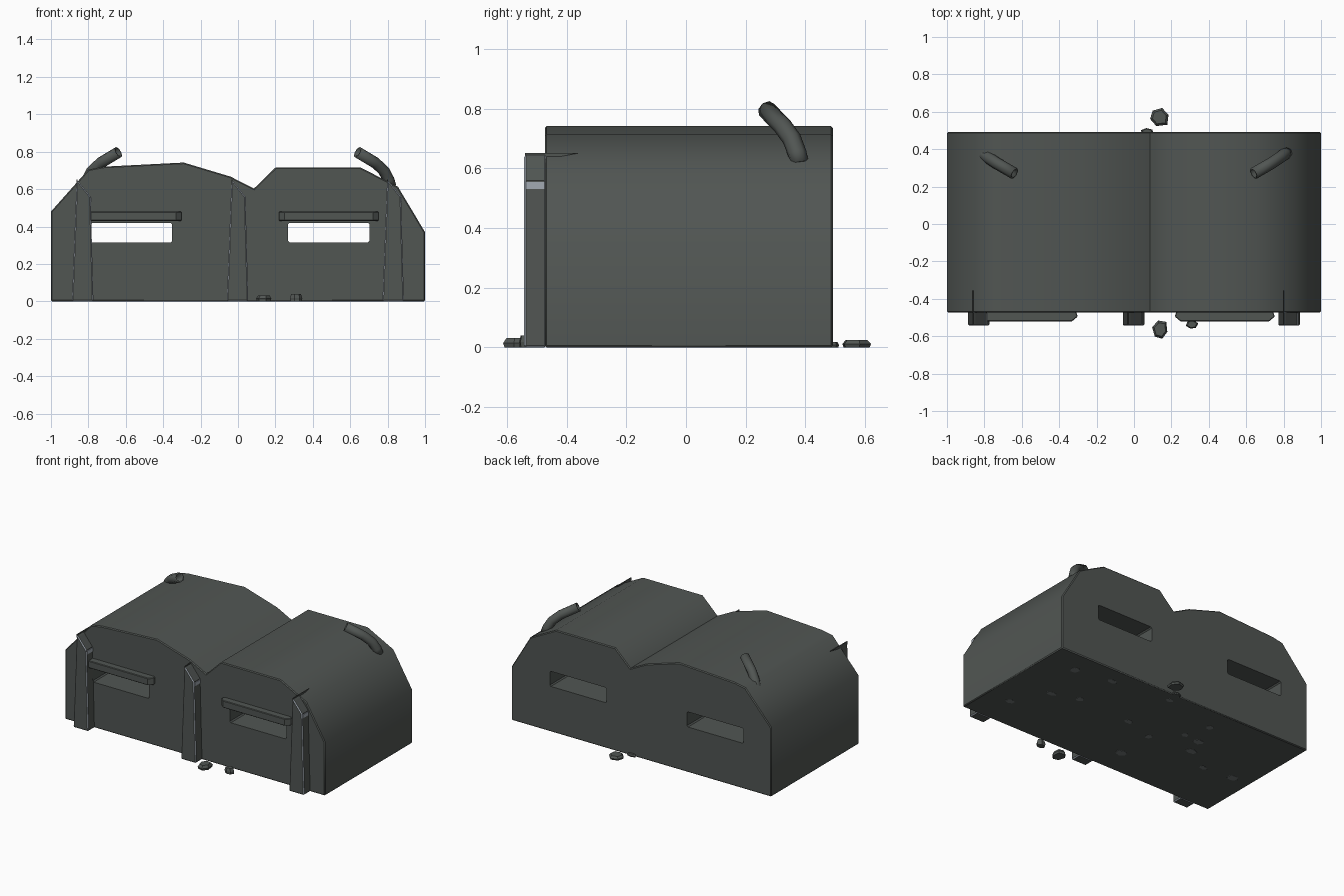
import bpy, bmesh, math, random

if "Cube" in bpy.data.objects:
    bpy.data.objects.remove(bpy.data.objects["Cube"])
random.seed(4)


def material(name, col):
    m = bpy.data.materials.new(name)
    m.use_nodes = True
    m.diffuse_color = (*col, 1)
    b = m.node_tree.nodes["Principled BSDF"]
    b.inputs["Base Color"].default_value = (*col, 1)
    b.inputs["Roughness"].default_value = 0.9
    return m


concrete = material("dark concrete", (0.082, 0.092, 0.086))
stone = material("pale stone", (0.16, 0.18, 0.18))
bare = material("bare metal", (0.36, 0.40, 0.45))


def add_object(name, bm, *mats):
    bmesh.ops.recalc_face_normals(bm, faces=bm.faces)
    me = bpy.data.meshes.new(name)
    bm.to_mesh(me)
    bm.free()
    for m in mats:
        me.materials.append(m)
    ob = bpy.data.objects.new(name, me)
    bpy.context.collection.objects.link(ob)
    return ob


def prism(name, points, offset, *mats):
    """Extrude a closed outline of 3D points by an offset."""
    bm = bmesh.new()
    face = bm.faces.new([bm.verts.new(p) for p in points])
    ext = bmesh.ops.extrude_face_region(bm, geom=[face])
    new = [g for g in ext["geom"] if isinstance(g, bmesh.types.BMVert)]
    bmesh.ops.translate(bm, vec=offset, verts=new)
    return add_object(name, bm, *mats)


def box(name, lo, hi, *mats):
    (x0, y0, z0), (x1, y1, z1) = lo, hi
    return prism(name, [(x0, y0, z0), (x1, y0, z0), (x1, y1, z0), (x0, y1, z0)],
                 (0, 0, z1 - z0), *mats)


def bevel(ob, width, mat=-1, angle=40):
    mod = ob.modifiers.new("bevel", 'BEVEL')
    mod.width, mod.segments, mod.material = width, 1, mat
    mod.limit_method, mod.angle_limit = 'ANGLE', math.radians(angle)


def evaluated_mesh(ob):
    dg = bpy.context.evaluated_depsgraph_get()
    dg.update()
    return bpy.data.meshes.new_from_object(ob.evaluated_get(dg))


# Main block with a humped double roof
outline = [(-1, 0), (-1, 0.48), (-0.8, 0.705), (-0.72, 0.72), (-0.29, 0.742),
           (-0.04, 0.667), (0.085, 0.603), (0.2, 0.715), (0.657, 0.715),
           (0.855, 0.613), (1, 0.37), (1, 0)]
body = prism("bunker_body", [(x, -0.473, z) for x, z in outline], (0, 0.965, 0), concrete)
bevel(body, 0.006, angle=75)

# Firing slots running through the block
cutters = []
for x in (-0.787, 0.268):
    cutter = box("slot_cutter", (x, -0.7, 0.315), (x + 0.435, 0.7, 0.42), concrete)
    cutter.hide_render = True
    bevel(cutter, 0.008)
    mod = body.modifiers.new("slot", 'BOOLEAN')
    mod.operation, mod.solver, mod.object = 'DIFFERENCE', 'EXACT', cutter
    cutters.append(cutter)
mesh = evaluated_mesh(body)
body.modifiers.clear()
body.data = mesh
for cutter in cutters:
    bpy.data.objects.remove(cutter)

# Soft roof creases, sharp rims
mesh.shade_smooth()
mesh.set_sharp_from_angle(angle=math.radians(44.6))

# Lintels above the slots, with chamfered ends
for side, x in (("right", -0.836), ("left", 0.218)):
    w = 0.535
    pts = [(x + 0.01, -0.465), (x, -0.495), (x + 0.03, -0.52),
           (x + w - 0.03, -0.52), (x + w, -0.495), (x + w - 0.01, -0.465)]
    lintel = prism(side + "_lintel", [(px, py, 0.43) for px, py in pts], (0, 0, 0.05), concrete)
    bevel(lintel, 0.004)

# Tapered front posts with broken tops, bare metal edges and a thin top sliver
for name, x in (("right", -0.888), ("middle", -0.06), ("left", 0.772)):
    shape = [(0, 0), (0.025, 0.65), (0.04, 0.635), (0.1, 0.56), (0.115, 0)]
    post = prism(name + "_post", [(x + px, -0.543, z) for px, z in shape],
                 (0, 0.075, 0), concrete, bare)
    bevel(post, 0.006, 1)
    box(name + "_post_chip", (x + 0.096, -0.536, 0.53), (x + 0.104, -0.475, 0.555), bare)
    fx = x + 0.025
    prism(name + "_post_sliver", [(fx, -0.54, 0.63), (fx, -0.54, 0.652),
                                  (fx, -0.355, 0.652), (fx, -0.43, 0.638)],
          (0.005, 0, 0), concrete)

# Bent open vent pipes, mirrored
for name, s in (("left", 1), ("right", -1)):
    cu = bpy.data.curves.new(name + "_pipe_path", 'CURVE')
    cu.dimensions, cu.bevel_depth, cu.bevel_resolution = '3D', 0.032, 2
    sp = cu.splines.new('POLY')
    path = [(0.815, 0.38, 0.615), (0.805, 0.373, 0.65), (0.78, 0.355, 0.698),
            (0.735, 0.325, 0.74), (0.64, 0.27, 0.797)]
    sp.points.add(len(path) - 1)
    for p, (px, py, pz) in zip(sp.points, path):
        p.co = (s * px, py, pz, 1)
    tmp = bpy.data.objects.new("pipe_path", cu)
    bpy.context.collection.objects.link(tmp)
    tube = evaluated_mesh(tmp)
    bpy.data.objects.remove(tmp)
    bm = bmesh.new()
    bm.from_mesh(tube)
    for f in bm.faces:
        f.smooth = True
    bmesh.ops.remove_doubles(bm, verts=bm.verts, dist=0.0005)
    pipe = add_object(name + "_vent_pipe", bm, concrete)
    wall = pipe.modifiers.new("wall", 'SOLIDIFY')
    wall.thickness, wall.offset = 0.009, -1


def rock(name, x, y, rx, ry, z0, h, mat):
    """Flat, faceted stone with an uneven outline."""
    bm = bmesh.new()
    turn = random.random()
    reach = [random.uniform(0.85, 1.1) for _ in range(6)]
    rings = []
    for z, k in ((z0, 0.9), (z0 + h * 0.45, 1), (z0 + h, 0.75)):
        rings.append([bm.verts.new((x + rx * k * r * math.cos(turn + i * math.tau / 6),
                                    y + ry * k * r * math.sin(turn + i * math.tau / 6), z))
                      for i, r in enumerate(reach)])
    bm.faces.new(rings[0])
    bm.faces.new(rings[2])
    for a, b in zip(rings, rings[1:]):
        for i in range(6):
            j = (i + 1) % 6
            bm.faces.new((a[i], a[j], b[j], b[i]))
    add_object(name, bm, mat)


# Loose stones around the block
for x, y, rx, ry, h in ((0.135, 0.572, 0.058, 0.053, 0.025), (0.14, -0.565, 0.045, 0.056, 0.032),
                        (0.31, -0.538, 0.032, 0.025, 0.04), (0.07, 0.492, 0.035, 0.02, 0.018)):
    rock("loose_stone", x, y, rx, ry, 0, h, concrete)

# Small stones embedded in the underside
for x, y in ((0.82, -0.23), (0.76, 0.33), (0.68, 0.01), (0.5, 0.07), (0.49, 0.37),
             (0.09, 0.05), (-0.13, -0.28), (-0.13, -0.01), (0.06, 0.42), (-0.29, 0.15),
             (-0.41, 0.14), (-0.64, -0.09), (-0.86, -0.07), (-0.35, 0.32), (-0.45, 0.02)):
    rock("embedded_stone", x, y, random.uniform(0.025, 0.045),
         random.uniform(0.022, 0.04), -0.001, 0.02, stone)
